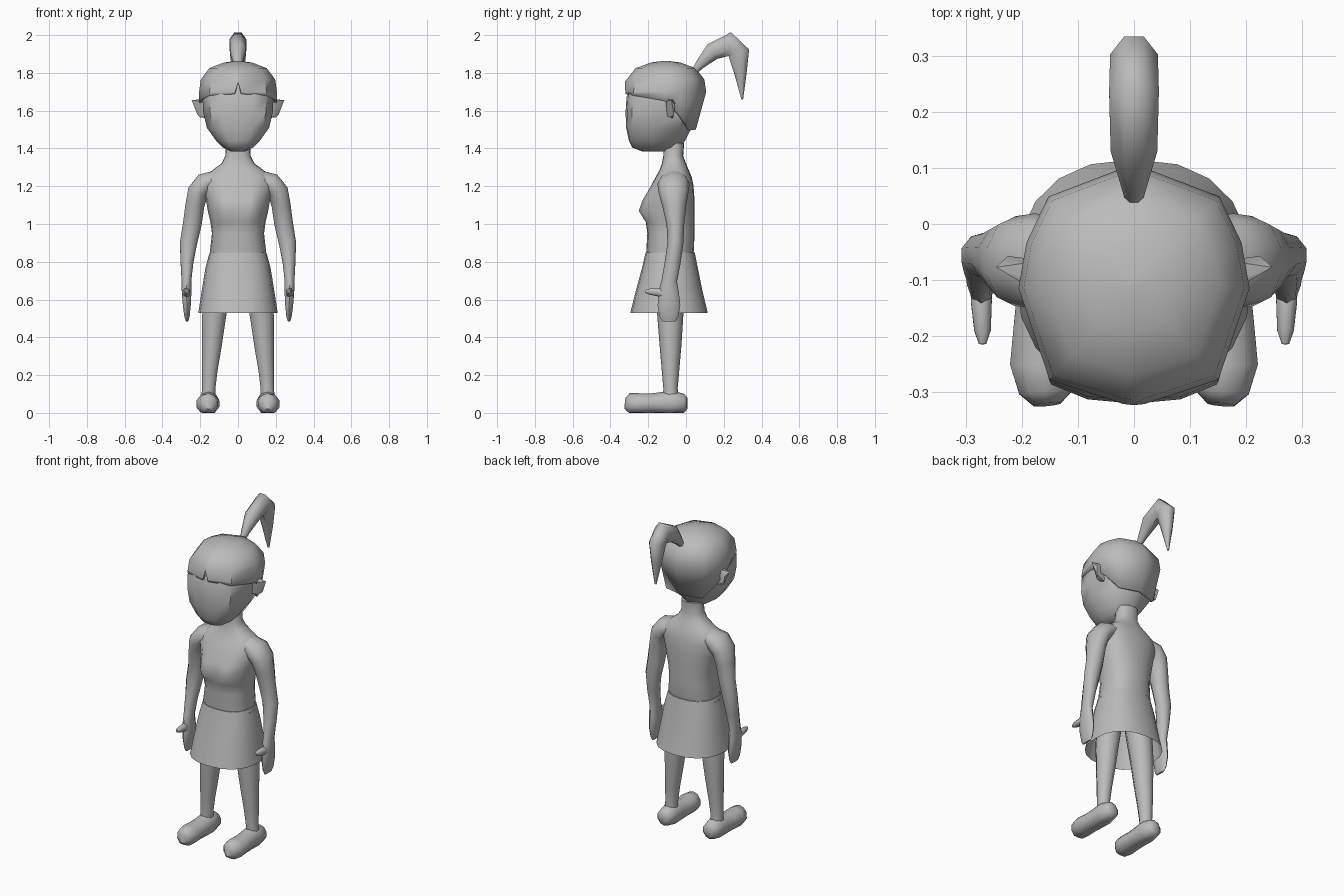
import bpy, bmesh, math
from mathutils import Vector

grey = bpy.data.materials.new("soft_grey")
grey.diffuse_color = (0.5, 0.5, 0.5, 1)


def finish(name, bm, angle=50):
    """Turn a bmesh into a smooth shaded object."""
    bmesh.ops.recalc_face_normals(bm, faces=bm.faces)
    me = bpy.data.meshes.new(name)
    bm.to_mesh(me)
    bm.free()
    me.materials.append(grey)
    me.shade_smooth()
    me.set_sharp_from_angle(angle=math.radians(angle))
    ob = bpy.data.objects.new(name, me)
    bpy.context.collection.objects.link(ob)
    return ob


def loft(name, rings, cap_start=True, cap_end=True, angle=50):
    """Skin a list of closed rings of points."""
    bm = bmesh.new()
    loops = [[bm.verts.new(p) for p in r] for r in rings]
    n = len(loops[0])
    for a, b in zip(loops, loops[1:]):
        for i in range(n):
            j = (i + 1) % n
            bm.faces.new((a[i], a[j], b[j], b[i]))
    if cap_start:
        bm.faces.new(loops[0])
    if cap_end:
        bm.faces.new(loops[-1])
    return finish(name, bm, angle)


def tube(name, path, axis, n=10, floor=None, mirror=1):
    """Tube along (x, y, z, side radius, depth radius); depth follows axis."""
    pts = [Vector(p[:3]) for p in path]
    rings = []
    for i, p in enumerate(path):
        t = (pts[min(i + 1, len(pts) - 1)] - pts[max(i - 1, 0)]).normalized()
        side = t.cross(Vector(axis)).normalized()
        depth = side.cross(t)
        ring = []
        for k in range(n):
            a = 2 * math.pi * (k + 0.5) / n
            v = pts[i] + side * (p[3] * math.cos(a)) + depth * (p[4] * math.sin(a))
            if floor is not None:
                v.z = max(v.z, floor)
            ring.append((v.x * mirror, v.y, v.z))
        rings.append(ring)
    return loft(name, rings)


def body_ring(z, rx, front, back, bust=0, n=20):
    """Horizontal oval with two optional bulges at the front."""
    ring = []
    for k in range(n):
        a = 2 * math.pi * k / n
        c, s = math.cos(a), math.sin(a)
        x = rx * math.copysign(abs(c) ** 0.85, c)
        y = (front + back) / 2 + (back - front) / 2 * math.copysign(abs(s) ** 0.85, s)
        if s < 0:
            y -= bust * math.exp(-((abs(x) - 0.075) / 0.05) ** 2)
        ring.append((x, y, z))
    return ring


# Torso and neck
loft("torso", [body_ring(*r) for r in (
    (0.80, 0.14, -0.20, 0.03), (0.86, 0.148, -0.21, 0.042), (0.95, 0.138, -0.205, 0.045),
    (1.01, 0.146, -0.212, 0.045, 0.005), (1.07, 0.16, -0.215, 0.045, 0.045),
    (1.13, 0.17, -0.2, 0.045, 0.035), (1.20, 0.19, -0.185, 0.04, 0.005),
    (1.25, 0.18, -0.16, 0.03), (1.285, 0.135, -0.14, 0.015), (1.32, 0.088, -0.128, 0.0),
    (1.36, 0.067, -0.12, -0.015), (1.43, 0.063, -0.12, -0.01))])

# Skirt, open at the hem
loft("skirt", [body_ring(*r) for r in (
    (0.85, 0.15, -0.214, 0.046), (0.77, 0.172, -0.232, 0.062),
    (0.66, 0.19, -0.262, 0.084), (0.53, 0.21, -0.295, 0.115))], cap_start=True, cap_end=False)

for side, s in (("right", 1), ("left", -1)):
    # Leg
    tube(side + "_leg", [
        (0.085, -0.085, 0.82, 0.075, 0.085), (0.11, -0.085, 0.65, 0.073, 0.078),
        (0.128, -0.083, 0.50, 0.066, 0.068), (0.138, -0.082, 0.36, 0.055, 0.058),
        (0.15, -0.082, 0.22, 0.043, 0.046), (0.155, -0.082, 0.13, 0.037, 0.038),
        (0.157, -0.08, 0.07, 0.04, 0.042)], (0, 1, 0), mirror=s)
    # Shoe with a flat sole
    tube(side + "_shoe", [
        (0.158, 0.007, 0.05, 0.025, 0.03), (0.157, -0.01, 0.05, 0.048, 0.05),
        (0.156, -0.07, 0.052, 0.057, 0.066), (0.156, -0.13, 0.05, 0.056, 0.06),
        (0.158, -0.19, 0.048, 0.06, 0.054), (0.16, -0.25, 0.048, 0.064, 0.056),
        (0.157, -0.30, 0.048, 0.05, 0.056), (0.155, -0.322, 0.05, 0.025, 0.03)],
        (0, 0, 1), floor=0, mirror=s)
    # Arm
    tube(side + "_arm", [
        (0.12, -0.065, 1.235, 0.05, 0.07), (0.175, -0.066, 1.215, 0.06, 0.085),
        (0.212, -0.066, 1.17, 0.058, 0.08), (0.228, -0.062, 1.10, 0.053, 0.064),
        (0.242, -0.056, 1.00, 0.052, 0.047), (0.262, -0.056, 0.90, 0.048, 0.042),
        (0.27, -0.07, 0.80, 0.036, 0.042), (0.273, -0.088, 0.70, 0.027, 0.041),
        (0.272, -0.092, 0.64, 0.027, 0.054), (0.271, -0.09, 0.57, 0.022, 0.06),
        (0.27, -0.09, 0.51, 0.015, 0.05), (0.27, -0.09, 0.484, 0.006, 0.035)],
        (0, 1, 0), mirror=s)
    # Thumb
    tube(side + "_thumb", [
        (0.272, -0.09, 0.625, 0.022, 0.028), (0.272, -0.14, 0.638, 0.02, 0.024),
        (0.27, -0.19, 0.642, 0.016, 0.018), (0.27, -0.214, 0.643, 0.007, 0.009)],
        (0, 0, 1), n=8, mirror=s)
    # Ear
    bm = bmesh.new()
    for x, y, z in ((0.16, -0.11, 1.66), (0.16, -0.065, 1.66), (0.16, -0.07, 1.56),
                    (0.16, -0.1, 1.57), (0.2, -0.105, 1.65), (0.246, -0.077, 1.657),
                    (0.225, -0.057, 1.63), (0.215, -0.065, 1.58), (0.2, -0.085, 1.565)):
        bm.verts.new((x * s, y, z))
    bmesh.ops.convex_hull(bm, input=bm.verts)
    finish(side + "_ear", bm)


def mirrored(half):
    """Close a half outline that starts and ends on the middle line."""
    return half + [(-x, y) for x, y in reversed(half[1:-1])]


# Head with a broad flat face
outline = mirrored([(0, -1), (0.45, -0.96), (0.8, -0.82), (1, -0.15), (0.8, 0.65), (0, 1)])
loft("head", [[(x * rx, (f + b) / 2 + y * (b - f) / 2, z) for x, y in outline]
              for z, rx, f, b in (
    (1.385, 0.04, -0.235, -0.06), (1.405, 0.08, -0.285, -0.035), (1.44, 0.115, -0.302, -0.005),
    (1.51, 0.165, -0.317, 0.03), (1.59, 0.184, -0.32, 0.055), (1.67, 0.188, -0.315, 0.07),
    (1.74, 0.175, -0.29, 0.06))])

# Hair cap: each column has its own lower edge, with a notch in the fringe
columns = [(0, -1, 1.75), (0.09, -0.99, 1.688), (0.73, -0.79, 1.68), (1, -0.03, 1.652),
           (0.93, 0.35, 1.575), (0.74, 0.73, 1.495), (0, 1, 1.50)]
columns += [(-x, y, z) for x, y, z in reversed(columns[1:-1])]
rings = []
for level, (z, scale) in enumerate(((0, 1), (1.70, 1), (1.765, 0.955), (1.825, 0.74), (1.855, 0.36))):
    ring = []
    for x, y, low in columns:
        k, zz = scale, z
        if level == 0:
            zz = low
            k = 1 - max(0, 1.65 - low) * 1.7 * max(0, y)
        elif level == 1:
            zz = max(z, low + 0.006)
        ring.append((0.206 * x * k, -0.108 + 0.215 * y * k, zz))
    rings.append(ring)
rings.append([(0.01 * x, -0.108 + 0.01 * y, 1.864) for x, y, low in columns])
hair = loft("hair", rings, cap_start=False)
shell = hair.modifiers.new("thickness", 'SOLIDIFY')
shell.thickness = 0.012
shell.offset = -1

# Ponytail
tube("ponytail", [
    (0, 0.03, 1.79, 0.012, 0.012), (0, 0.075, 1.845, 0.028, 0.025),
    (0, 0.14, 1.913, 0.05, 0.045), (0, 0.235, 1.953, 0.067, 0.048),
    (0, 0.28, 1.905, 0.062, 0.046), (0, 0.288, 1.80, 0.036, 0.032),
    (0, 0.298, 1.66, 0.005, 0.006)], (1, 0, 0), n=8)
bpy.data.objects["ponytail"].data.update()
